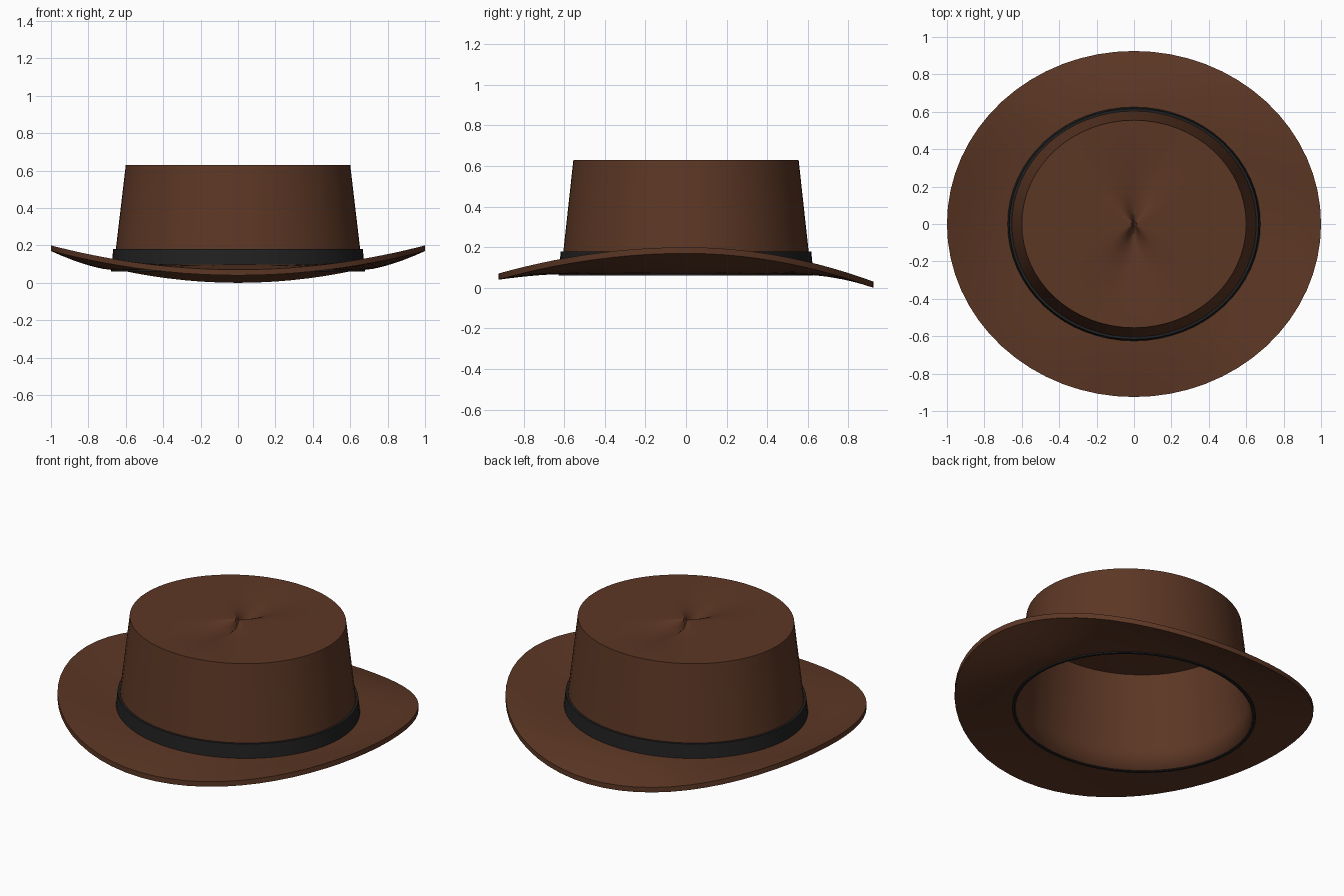
import bpy
import bmesh
from math import sin, cos, pi, radians

SEGMENTS = 64
ASPECT = 0.925          # depth of the oval compared with its width

old = bpy.data.objects.get("Cube")
if old:
    bpy.data.objects.remove(old)


def make_material(name, colour, roughness):
    mat = bpy.data.materials.new(name)
    mat.use_nodes = True
    mat.diffuse_color = (*colour, 1)
    shader = mat.node_tree.nodes["Principled BSDF"]
    shader.inputs["Base Color"].default_value = (*colour, 1)
    shader.inputs["Roughness"].default_value = roughness
    return mat


def loft(name, rings, mat, height=None, closed=False, tip=None):
    """Skin oval rings (radius, z); height(i, angle) may replace a ring's z."""
    bm = bmesh.new()
    loops = []
    for i, (radius, z) in enumerate(rings):
        loop = []
        for s in range(SEGMENTS):
            a = 2 * pi * s / SEGMENTS
            h = height(i, a) if height else z
            loop.append(bm.verts.new((radius * cos(a), radius * ASPECT * sin(a), h)))
        loops.append(loop)
    pairs = list(zip(loops, loops[1:]))
    if closed:
        pairs.append((loops[-1], loops[0]))
    for low, high in pairs:
        for s in range(SEGMENTS):
            t = (s + 1) % SEGMENTS
            bm.faces.new((low[s], low[t], high[t], high[s]))
    if tip is not None:
        centre = bm.verts.new((0, 0, tip))
        for s in range(SEGMENTS):
            bm.faces.new((loops[-1][s], loops[-1][(s + 1) % SEGMENTS], centre))
    bmesh.ops.recalc_face_normals(bm, faces=bm.faces)
    mesh = bpy.data.meshes.new(name)
    bm.to_mesh(mesh)
    bm.free()
    mesh.materials.append(mat)
    obj = bpy.data.objects.new(name, mesh)
    bpy.context.collection.objects.link(obj)
    return obj


def smooth(obj):
    bpy.ops.object.select_all(action='DESELECT')
    obj.select_set(True)
    bpy.context.view_layer.objects.active = obj
    bpy.ops.object.shade_smooth_by_angle(angle=radians(35))


felt = make_material("brown felt", (0.107, 0.038, 0.018), 0.9)
ribbon = make_material("black ribbon", (0.015, 0.015, 0.015), 0.6)

# Crown: tapered wall, then a flat top with a pinched crease running front to back
TOP, TOP_RADIUS, DENT = 0.63, 0.6, 0.06
wall = [(0.667, 0.065), (0.652, 0.19), (TOP_RADIUS, TOP)]
fractions = [0.85, 0.7, 0.55, 0.42, 0.3, 0.2, 0.12, 0.06, 0.025]
top_rings = [(TOP_RADIUS * f, TOP) for f in fractions]


def crown_height(i, a):
    if i < len(wall):
        return wall[i][1]
    return TOP - DENT * (1 - fractions[i - len(wall)]) ** 1.5 * abs(sin(a)) ** 8


crown = loft("crown", wall + top_rings, felt, crown_height, tip=TOP - DENT)
shell = crown.modifiers.new("felt thickness", 'SOLIDIFY')
shell.thickness = 0.008
shell.offset = -1
smooth(crown)

# Hat band: thin sleeve following the taper of the crown
band = loft("hat_band", [(0.68, 0.06), (0.667, 0.18), (0.652, 0.18), (0.665, 0.06)],
            ribbon, closed=True)
smooth(band)

# Brim: rises at the sides, dips at the front and a little more at the back
INNER, OUTER, THICK, STEPS = 0.667, 1.0, 0.03, 6
under = [INNER + (OUTER - INNER) * k / STEPS for k in range(STEPS + 1)]
brim_rings = [(r, 0) for r in under + under[::-1]]


def brim_height(i, a):
    upper = i > STEPS
    k = 2 * STEPS + 1 - i if upper else i
    end = 0.04 if sin(a) < 0 else 0.0
    edge = 0.17 * cos(a) ** 2 + end * sin(a) ** 2
    return 0.068 + (edge - 0.068) * (k / STEPS) ** 1.5 + (THICK if upper else 0)


brim = loft("brim", brim_rings, felt, brim_height, closed=True)
smooth(brim)
